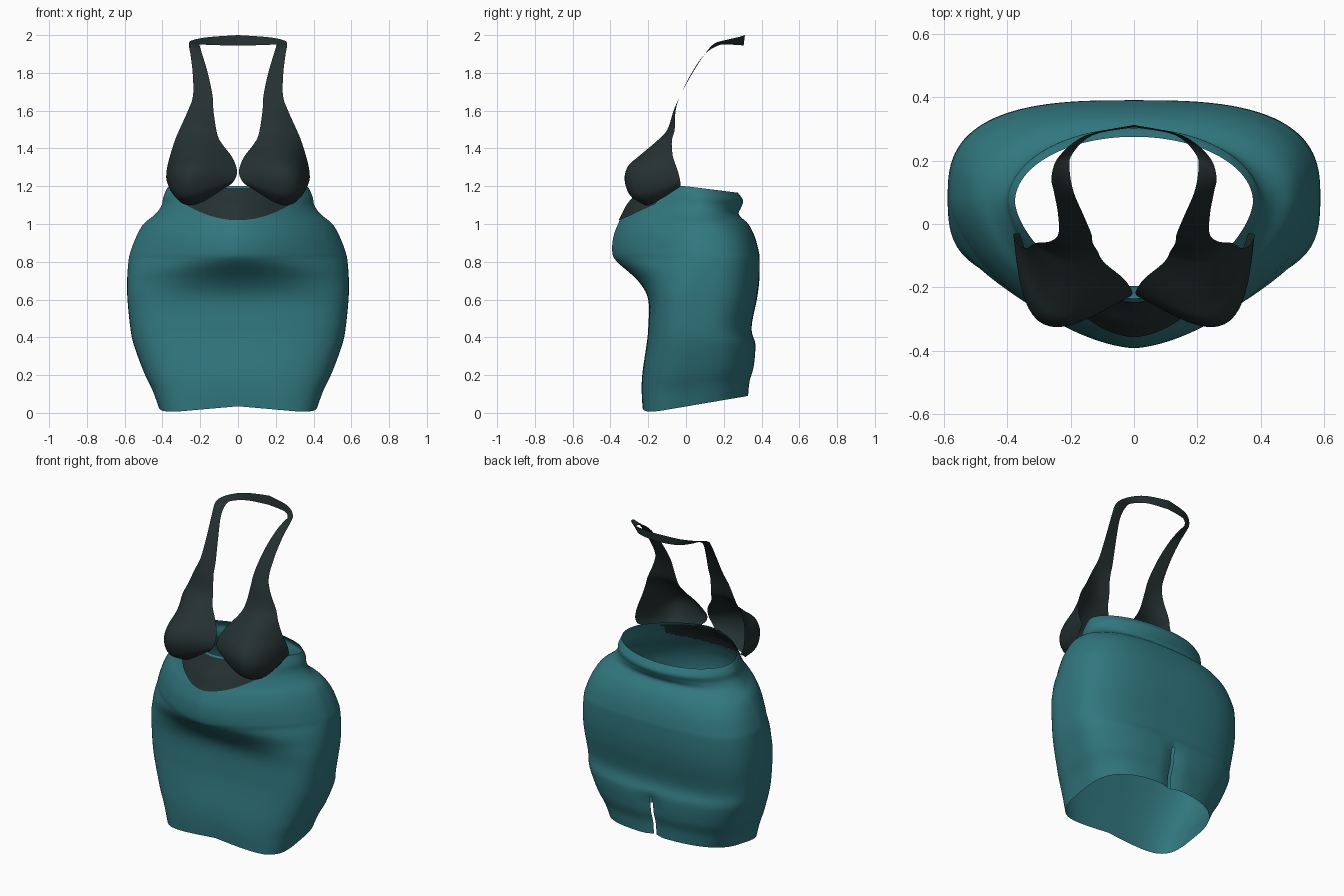
import bpy, bmesh, math
from mathutils import Vector

cube = bpy.data.objects.get("Cube")
if cube:
    bpy.data.objects.remove(cube, do_unlink=True)


def material(name, rgb):
    m = bpy.data.materials.new(name)
    m.use_nodes = True
    m.diffuse_color = (*rgb, 1)
    bsdf = m.node_tree.nodes["Principled BSDF"]
    bsdf.inputs["Base Color"].default_value = (*rgb, 1)
    bsdf.inputs["Roughness"].default_value = 0.8
    return m


teal = material("teal fabric", (0.03, 0.185, 0.21))
dark = material("charcoal fabric", (0.018, 0.03, 0.03))


def smooth_rows(rows, steps):
    """Catmull-Rom interpolation through rows of parameters."""
    out = []
    last = len(rows) - 1
    for i in range(last):
        a, b, c, d = (rows[max(0, min(last, i + k))] for k in (-1, 0, 1, 2))
        for s in range(steps):
            t = s / steps
            out.append([q + 0.5 * t * (r - p + t * (2 * p - 5 * q + 4 * r - e
                        + t * (3 * (q - r) + e - p)))
                        for p, q, r, e in zip(a, b, c, d)])
    out.append(list(rows[-1]))
    return out


def loft(name, rows, mats, closed=False):
    """Skin a grid of points; returns the object."""
    bm = bmesh.new()
    grid = [[bm.verts.new(p) for p in row] for row in rows]
    n = len(grid[0])
    for lo, hi in zip(grid, grid[1:]):
        for j in range(n if closed else n - 1):
            k = (j + 1) % n
            bm.faces.new((lo[j], lo[k], hi[k], hi[j]))
    me = bpy.data.meshes.new(name)
    bm.to_mesh(me)
    bm.free()
    for m in mats:
        me.materials.append(m)
    ob = bpy.data.objects.new(name, me)
    bpy.context.collection.objects.link(ob)
    me.shade_smooth()
    return ob


# Skirt sections: height, half width, centre y, front y, back y,
# front roundness, back roundness
sections = smooth_rows([
    (0.00, 0.42, 0.05, -0.23, 0.33, 4.0, 2.8),
    (0.10, 0.455, 0.06, -0.235, 0.338, 3.6, 2.8),
    (0.20, 0.50, 0.07, -0.23, 0.36, 3.4, 2.8),
    (0.35, 0.55, 0.08, -0.21, 0.368, 3.4, 2.8),
    (0.45, 0.57, 0.08, -0.20, 0.347, 3.4, 2.8),
    (0.60, 0.585, 0.08, -0.20, 0.375, 3.2, 2.9),
    (0.70, 0.587, 0.08, -0.255, 0.388, 2.4, 2.9),
    (0.80, 0.58, 0.08, -0.365, 0.39, 1.7, 2.9),
    (0.85, 0.57, 0.08, -0.39, 0.386, 1.6, 2.8),
    (0.93, 0.54, 0.08, -0.385, 0.365, 1.6, 2.7),
    (1.00, 0.50, 0.08, -0.36, 0.33, 1.6, 2.4),
    (1.05, 0.44, 0.07, -0.335, 0.28, 1.6, 2.2),
    (1.10, 0.405, 0.07, -0.31, 0.292, 1.6, 2.0),
    (1.15, 0.395, 0.07, -0.27, 0.302, 1.6, 2.0),
    (1.20, 0.375, 0.07, -0.235, 0.275, 1.6, 2.0)], 5)


def skirt_ring(sec, count=112):
    z, w, yc, front, back, nf, nb = sec
    ring = []
    for j in range(count):
        a = math.tau * j / count
        c, s = math.cos(a), math.sin(a)
        n, depth = (nb, back - yc) if s >= 0 else (nf, yc - front)
        x = w * math.copysign(abs(c) ** (2 / n), c)
        y = yc + depth * math.copysign(abs(s) ** (2 / n), s)
        low = max(0, 1 - z / 0.4)
        hem = 0.09 * max(0, y + 0.2) / 0.53
        if y < 0:
            hem += 0.035 * max(0, 1 - abs(x) / 0.4)
        dip = 0.035 * max(0, z - 1.05) / 0.15 * max(0, y) / 0.28
        # Pinched cloth beside the back slit
        pinch = 0.0
        if y > 0 and z < 0.38:
            pinch = 0.025 * math.exp(-(x / 0.04) ** 2) * min(1, (0.38 - z) / 0.1)
        ring.append((x, y - pinch, z + low * hem - dip))
    return ring


skirt = loft("skirt", [skirt_ring(s) for s in sections], [teal, dark], closed=True)


# Chest panel outline
def panel_bottom(x):
    return 1.02 + 0.085 * (x / 0.28) ** 2


# Back slit and the dark lining behind the chest panel
bm = bmesh.new()
bm.from_mesh(skirt.data)
for side in (-1, 1):
    bmesh.ops.bisect_plane(bm, geom=bm.verts[:] + bm.edges[:] + bm.faces[:],
                           plane_co=(side * 0.009, 0, 0), plane_no=(1, 0, 0))
slit = []
for f in bm.faces:
    p = f.calc_center_median()
    if abs(p.x) < 0.009 and p.y > 0 and p.z < 0.34:
        slit.append(f)
    if p.y < 0 and abs(p.x) < 0.26 and panel_bottom(p.x) + 0.02 < p.z < 1.185:
        f.material_index = 1
bmesh.ops.delete(bm, geom=slit, context="FACES")
bm.to_mesh(skirt.data)
bm.free()


# Chest panel lying just over the front of the skirt
def front_y(x, z):
    for lo, hi in zip(sections, sections[1:]):
        if lo[0] <= z <= hi[0]:
            t = (z - lo[0]) / (hi[0] - lo[0])
            _, w, yc, front, _, n, _ = [p + (q - p) * t for p, q in zip(lo, hi)]
            return yc - (yc - front) * max(0, 1 - abs(x / w) ** n) ** (1 / n)


panel_rows = []
for i in range(13):
    row = []
    for j in range(41):
        x = -0.28 + 0.56 * j / 40
        z = panel_bottom(x) + (1.19 - panel_bottom(x)) * i / 12
        row.append((x, front_y(x, z) - 0.006, z))
    panel_rows.append(row)
loft("chest_panel", panel_rows, [dark])

# Cup and halter strap: inner edge xyz, outer edge xyz, bulge, sag
strap = smooth_rows([
    (0.05, -0.22, 1.20, 0.36, -0.03, 1.20, 0.10, 0.10),
    (0.02, -0.23, 1.23, 0.375, -0.03, 1.22, 0.175, 0.08),
    (0.005, -0.22, 1.27, 0.38, -0.035, 1.25, 0.21, 0.03),
    (0.012, -0.20, 1.31, 0.375, -0.05, 1.30, 0.19, 0),
    (0.035, -0.17, 1.36, 0.36, -0.07, 1.36, 0.13, 0),
    (0.095, -0.12, 1.44, 0.335, -0.075, 1.44, 0.055, 0),
    (0.115, -0.085, 1.50, 0.31, -0.06, 1.50, 0.025, 0),
    (0.13, -0.06, 1.60, 0.265, -0.055, 1.60, 0.008, 0),
    (0.135, -0.03, 1.68, 0.238, -0.03, 1.68, 0, 0),
    (0.16, 0.03, 1.80, 0.24, 0.035, 1.80, 0, 0),
    (0.19, 0.10, 1.90, 0.252, 0.10, 1.90, 0, 0),
    (0.203, 0.17, 1.945, 0.26, 0.15, 1.955, 0, 0),
    (0.195, 0.22, 1.95, 0.235, 0.215, 1.975, 0, 0),
    (0.13, 0.28, 1.947, 0.15, 0.28, 1.99, 0, 0),
    (0, 0.305, 1.945, 0, 0.312, 2.0, 0, 0)], 5)

strap_rows = []
for r in strap:
    inner, outer, bulge, sag = Vector(r[:3]), Vector(r[3:6]), r[6], r[7]
    chord = outer - inner
    out = Vector((chord.y, -chord.x, 0))
    if out.length > 1e-6:
        out.normalize()
    row = []
    for j in range(21):
        u = j / 20
        arc = math.sin(math.pi * u)
        p = inner + chord * u + out * bulge * arc
        p.z -= sag * arc
        p.x = max(0, p.x)
        row.append(p)
    strap_rows.append(row)
halter = loft("halter_top", strap_rows, [dark])
mirror = halter.modifiers.new("mirror", "MIRROR")
mirror.use_clip = True
